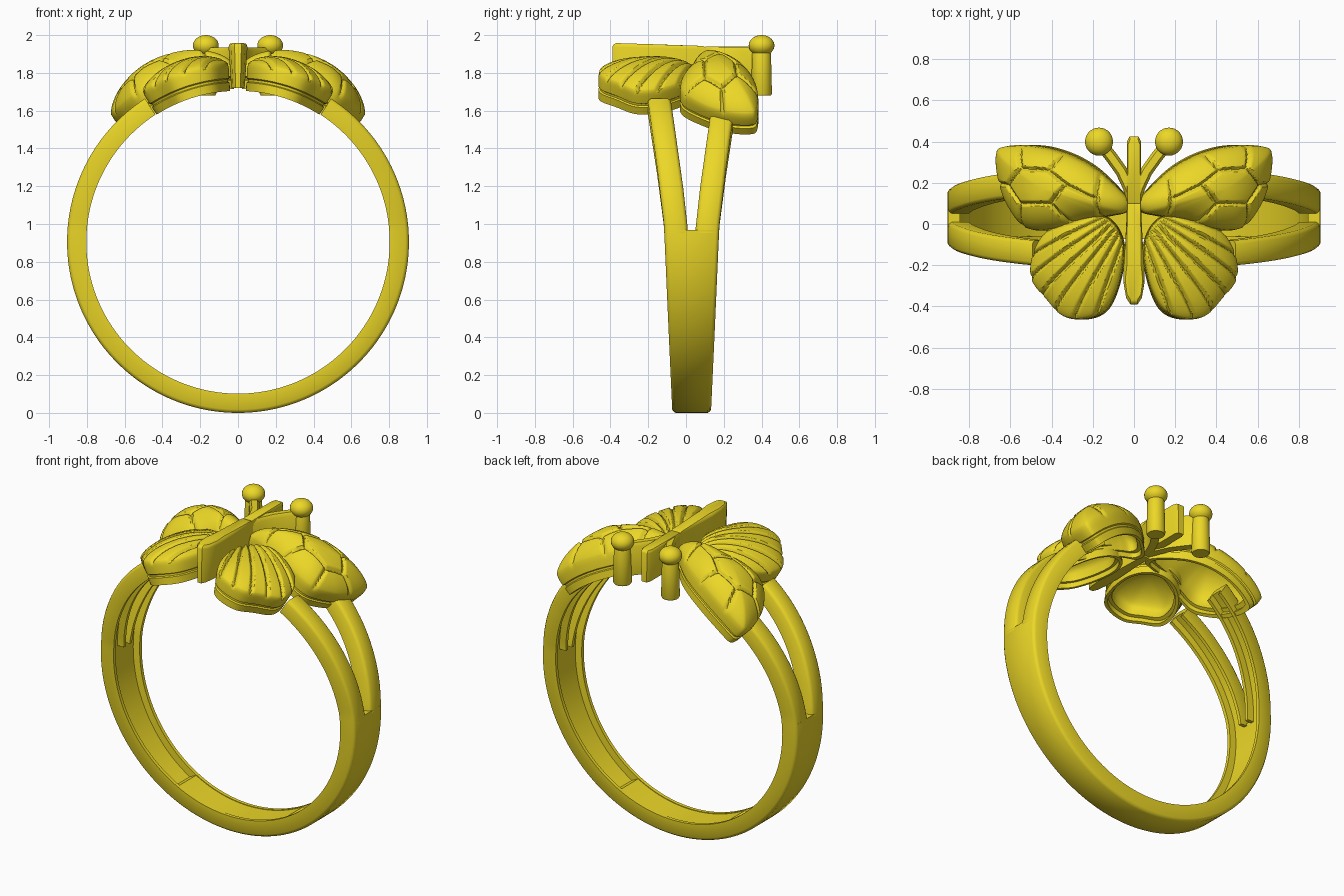
import bpy, bmesh, math
from mathutils import Vector

if "Cube" in bpy.data.objects:
    bpy.data.objects.remove(bpy.data.objects["Cube"])

CZ = 0.905  # height of the ring axis
gold = bpy.data.materials.new("gold")
gold.diffuse_color = (0.84, 0.68, 0.02, 1)
gold.use_nodes = True
gold.node_tree.nodes["Principled BSDF"].inputs["Base Color"].default_value = gold.diffuse_color


def finish(name, bm, angle=35):
    bmesh.ops.recalc_face_normals(bm, faces=bm.faces)
    me = bpy.data.meshes.new(name)
    bm.to_mesh(me)
    bm.free()
    ob = bpy.data.objects.new(name, me)
    bpy.context.collection.objects.link(ob)
    me.materials.append(gold)
    bpy.ops.object.select_all(action='DESELECT')
    ob.select_set(True)
    bpy.context.view_layer.objects.active = ob
    bpy.ops.object.shade_smooth_by_angle(angle=math.radians(angle))
    return ob


def loft(bm, rings):
    """Skin a list of closed loops and return their vertices."""
    vs = [[bm.verts.new(p) for p in r] for r in rings]
    n = len(vs[0])
    for a, b in zip(vs, vs[1:]):
        for i in range(n):
            j = (i + 1) % n
            bm.faces.new((a[i], a[j], b[j], b[i]))
    return vs


def lerp(table, z):
    for (a, va), (b, vb) in zip(table, table[1:]):
        if z <= b:
            return va + (vb - va) * max(0, (z - a) / (b - a))
    return table[-1][1]


def spline(pts, steps):
    """Smooth closed outline through the points."""
    out, n = [], len(pts)
    for i in range(n):
        p0, p1, p2, p3 = [Vector(pts[(i + k) % n]) for k in (-1, 0, 1, 2)]
        for s in range(steps):
            t = s / steps
            out.append(0.5 * (2 * p1 + (p2 - p0) * t + (2 * p0 - 5 * p1 + 4 * p2 - p3) * t * t
                              + (3 * p1 - p0 - 3 * p2 + p3) * t ** 3))
    return out


# ---- ring: one band below, splitting in two strands on each side
HALF = [(0, .103), (.4, .121), (1, .147), (1.3, .182), (1.7, .236)]
GAP = [(.97, .02), (1.2, .045), (1.57, .096), (1.7, .115)]
SPLIT, END = 94, 147


def section(phi, y0, y1, depth):
    a = math.radians(phi)
    ri, ro, w, b = .803, .905, .022, .018
    prof = [(y0, ri), (y0, ro - b), (y0 + b * .4, ro - b * .4), (y0 + b, ro),
            (y1 - b, ro), (y1 - b * .4, ro - b * .4), (y1, ro - b), (y1, ri),
            (y1 - w, ri), (y1 - w, ri + depth), (y0 + w, ri + depth), (y0 + w, ri)]
    return [(r * math.sin(a), .03 + y, CZ - r * math.cos(a)) for y, r in prof]


def sweep(name, phis, edges):
    bm = bmesh.new()
    rings = []
    for p in phis:
        z = CZ - .905 * math.cos(math.radians(p))
        y0, y1 = edges(z)
        rings.append(section(p, y0, y1, .045 if abs(p) > 28 else .004))
    vs = loft(bm, rings)
    bm.faces.new(vs[0])
    bm.faces.new(vs[-1])
    finish(name, bm)


sweep("ring_band", range(-SPLIT, SPLIT + 1, 2), lambda z: (-lerp(HALF, z), lerp(HALF, z)))
for side in (-1, 1):
    phis = [side * (SPLIT - 1 + (END - SPLIT + 1) * i / 28) for i in range(29)]
    tag = "left" if side < 0 else "right"
    sweep("front_strand_" + tag, phis, lambda z: (-lerp(HALF, z), -lerp(GAP, z)))
    sweep("back_strand_" + tag, phis, lambda z: (lerp(GAP, z), lerp(HALF, z)))


# ---- wings: hollow domed shells wrapped round the ring axis, with engraved veins
def seg_dist(p, a, b):
    a, b = Vector(a), Vector(b)
    t = max(0, min(1, (p - a).dot(b - a) / (b - a).length_squared))
    return (p - a - (b - a) * t).length


def wing(name, side, pts, centre, veins, peak, base, power):
    outline, c = spline(pts, 14), Vector(centre)
    top, rows = .935, []
    for i in range(1, 26):                      # inner dome, centre to rim
        t = i / 25
        rows.append((.82 * t, .875 + (peak - .05 - .875) * (1 - t * t) ** power, False))
    rows += [(.82, base + .03, False), (.91, base + .03, False), (.91, base, False),
             (1, base, False), (1, base + .045, False), (.965, base + .05, False),
             (.965, base + .062, False), (1, base + .068, False), (1, top - .02, False),
             (.992, top - .006, False)]
    for i in range(48):                         # outer dome, rim to centre
        t = .98 * (1 - i / 48)
        rows.append((t, top + (peak - top) * (1 - t * t) ** power, True))
    rings = []
    for s, r, carved in rows:
        ring = []
        for p in outline:
            q = c + (p - c) * s
            rr = r
            if carved:
                d = min(seg_dist(q, a, b) for a, b in veins)
                rr -= .02 * max(0, 1 - d / .013)
            a = math.asin(q.x / .95)
            ring.append((side * rr * math.sin(a), q.y, CZ + rr * math.cos(a)))
        rings.append(ring)
    bm = bmesh.new()
    vs = loft(bm, rings)
    bm.faces.new(vs[0])
    bm.faces.new(vs[-1])
    finish(name, bm, 40)


UPPER = [(.03, .12), (.12, .21), (.22, .285), (.35, .345), (.5, .38), (.64, .378), (.675, .34),
         (.665, .22), (.62, .09), (.53, -.02), (.4, -.025), (.25, .02), (.12, .04), (.04, .06)]
LOWER = [(.05, -.13), (.075, -.28), (.14, -.41), (.24, -.46), (.35, -.45), (.43, -.37), (.505, -.27),
         (.5, -.15), (.44, -.04), (.35, .03), (.25, .055), (.15, .035), (.08, -.03)]
# cell pattern: a middle cell with spokes running to the wing edge
cell = [(.3, .19), (.38, .26), (.5, .27), (.57, .19), (.51, .1), (.37, .1)]
spokes = [(.17, .12), (.33, .35), (.55, .39), (.68, .2), (.55, -.03), (.3, 0)]
upper_veins = list(zip(cell, cell[1:] + cell[:1])) + list(zip(cell, spokes))
upper_veins += [((.17, .12), (.16, .26)), ((.17, .12), (.16, .02))]
# fan of lines spreading from near the body
lower_veins = []
for k in range(8):
    a = math.radians(-19 - 8.5 * k)
    d = Vector((math.cos(a), math.sin(a)))
    o = Vector((-.02, .12))
    lower_veins.append((o, o + d * .8))

for side, tag in ((-1, "left"), (1, "right")):
    wing("upper_wing_" + tag, side, UPPER, (.4, .17), upper_veins, 1.065, .81, .65)
    wing("lower_wing_" + tag, side, LOWER, (.27, -.19), lower_veins, 1.01, .80, .6)


# ---- body, head and antennae
def prism(name, pts, z0, z1, shrink=1.0, b=.015, rise=None):
    """Upright slab with a rounded top; shrink narrows its foot in x."""
    cx = sum(p[0] for p in pts) / len(pts)
    cy = sum(p[1] for p in pts) / len(pts)
    rings = []
    for z, k in ((z0, 0), (z1 - b, 0), (z1 - .4 * b, .3 * b), (z1, b)):
        sx = shrink if z == z0 else 1
        ring = []
        for x, y in pts:
            d = Vector((x - cx, y - cy))
            f = 1 - min(.7, k / max(.03, d.length))
            ring.append((cx + d.x * f * sx, cy + d.y * f, z + (rise(y) if rise and z > z0 else 0)))
        rings.append(ring)
    bm = bmesh.new()
    vs = loft(bm, rings)
    bm.faces.new(vs[0])
    bm.faces.new(vs[-1])
    finish(name, bm)


half = [(.018, -.39), (.038, -.36), (.05, -.29), (.05, -.2), (.042, -.08), (.036, .04), (.034, .11)]
body = half + [(-x, y) for x, y in reversed(half)]
prism("body", body, 1.72, 1.955, .7, .02, lambda y: -.03 * (y + .3))
prism("head", [(.034, .09), (.034, .40), (.022, .425), (-.022, .425), (-.034, .40), (-.034, .09)],
      1.74, 1.94, .8)


def lathe(name, prof, x, y, n=28):
    bm = bmesh.new()
    rings = [[(x + r * math.cos(2 * math.pi * i / n), y + r * math.sin(2 * math.pi * i / n), z)
              for i in range(n)] for r, z in prof]
    vs = loft(bm, rings)
    bm.faces.new(vs[0])
    bm.faces.new(vs[-1])
    finish(name, bm)


post = [(.05, 1.68), (.055, 1.69), (.05, 1.9)]
post += [(.068 * math.cos(math.radians(a)), 1.945 + .055 * math.sin(math.radians(a)))
         for a in range(-45, 90, 9)]
path = [(.0, .1), (.025, .18), (.06, .255), (.11, .325), (.17, .4)]
for side, tag in ((-1, "left"), (1, "right")):
    rings = []
    for i, p in enumerate(path):
        a, b = path[max(0, i - 1)], path[min(len(path) - 1, i + 1)]
        d = Vector((b[0] - a[0], b[1] - a[1])).normalized()
        rings.append([(side * (p[0] + d.y * o), p[1] - d.x * o, z) for o, z in
                      ((-.024, 1.73), (-.03, 1.915), (-.017, 1.935), (.017, 1.935), (.03, 1.915), (.024, 1.73))])
    bm = bmesh.new()
    vs = loft(bm, rings)
    bm.faces.new(vs[0])
    bm.faces.new(vs[-1])
    finish("antenna_arm_" + tag, bm)
    lathe("antenna_tip_" + tag, post, side * .17, .4)
